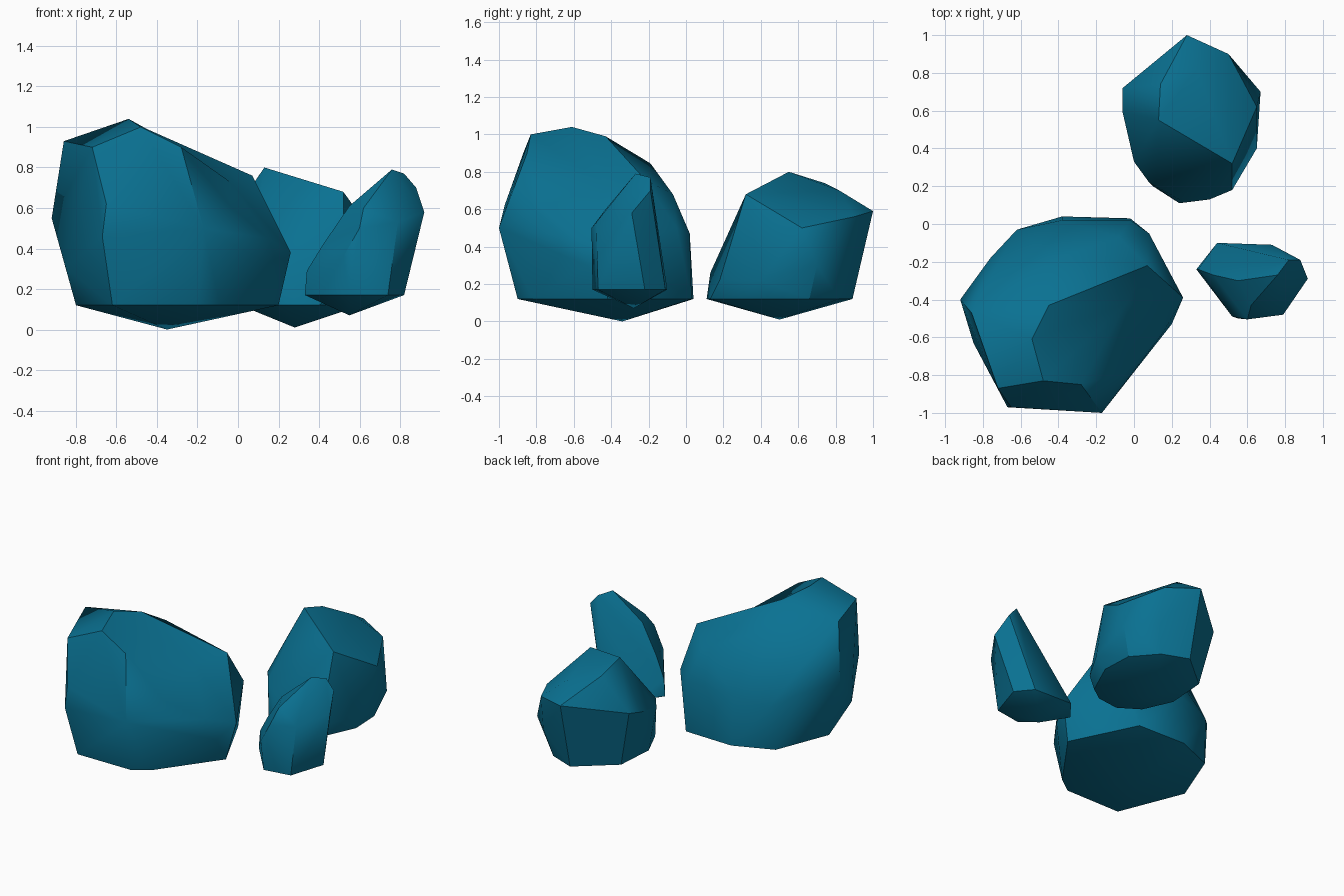
import bpy, bmesh, math
from mathutils import Vector

# One flat colour for all stones
teal = bpy.data.materials.new("teal_stone")
teal.diffuse_color = (0.003, 0.166, 0.288, 1)


def dent(bm, eye, floor):
    """Replace the faces seen from an outside point by a hollow down to floor."""
    eye = Vector(eye)
    seen = [f for f in bm.faces if f.normal.dot(eye - f.verts[0].co) > 0]
    bmesh.ops.delete(bm, geom=seen, context='FACES')
    rim = [e for e in bm.edges if e.is_boundary]
    tip = bm.verts.new(floor)
    for e in rim:
        bm.faces.new((e.verts[0], e.verts[1], tip))


def rock(name, foot, base_z, base, body, crease, hollow=None):
    """Faceted boulder: shallow pointed underside, level base ring, then body corners."""
    bm = bmesh.new()
    for co in [foot] + [(x, y, base_z) for x, y in base] + body:
        bm.verts.new(co)
    hull = bmesh.ops.convex_hull(bm, input=bm.verts[:])
    loose = {v for v in hull["geom_interior"] + hull["geom_unused"]
             if isinstance(v, bmesh.types.BMVert)}
    bmesh.ops.delete(bm, geom=list(loose), context='VERTS')
    bmesh.ops.recalc_face_normals(bm, faces=bm.faces[:])
    bm.normal_update()
    if hollow:
        dent(bm, *hollow)
    # Merge nearly flat triangles into clean facets
    bmesh.ops.dissolve_limit(bm, angle_limit=math.radians(3),
                             verts=bm.verts[:], edges=bm.edges[:])
    bmesh.ops.recalc_face_normals(bm, faces=bm.faces[:])
    mesh = bpy.data.meshes.new(name)
    bm.to_mesh(mesh)
    bm.free()
    mesh.materials.append(teal)
    obj = bpy.data.objects.new(name, mesh)
    bpy.context.collection.objects.link(obj)
    bpy.ops.object.select_all(action='DESELECT')
    obj.select_set(True)
    bpy.context.view_layer.objects.active = obj
    bpy.ops.object.shade_smooth_by_angle(angle=math.radians(crease))
    return obj


# Large boulder, front left, with a hollow beside its right shoulder
rock("large_boulder", (-0.35, -0.34, 0.0), 0.12,
     [(-0.38, 0.04), (-0.02, 0.03), (0.2, -0.42), (-0.09, -0.82),
      (-0.2, -0.9), (-0.62, -0.9), (-0.8, -0.45), (-0.65, -0.07)],
     [(-0.48, -0.83, 1.0), (-0.54, -0.61, 1.04), (-0.86, -0.47, 0.93),  # top chamfer
      (-0.72, -0.87, 0.9), (-0.45, -0.43, 0.99), (-0.28, -0.85, 0.9),
      (-0.43, -0.19, 0.845), (0.07, -0.22, 0.76), (-0.08, -0.07, 0.68),  # right shoulder
      (-0.04, -0.78, 0.61), (0.15, -0.58, 0.45), (0.26, -0.39, 0.38),
      (0.2, -0.53, 0.3), (-0.17, -1.0, 0.5), (-0.67, -0.97, 0.46),      # front face
      (-0.65, -0.97, 0.62), (-0.92, -0.4, 0.55), (-0.85, -0.63, 0.3),
      (-0.76, -0.18, 0.5), (-0.62, -0.03, 0.42), (-0.38, 0.02, 0.47),   # back
      (-0.02, 0.02, 0.47), (0.08, -0.05, 0.5)],
     35, ((0.05, -0.5, 0.86), (-0.04, -0.42, 0.73)))

# Medium boulder, back right
rock("medium_boulder", (0.28, 0.5, 0.01), 0.12,
     [(0.24, 0.11), (0.1, 0.2), (0.01, 0.4), (0.03, 0.68), (0.28, 0.89),
      (0.46, 0.82), (0.6, 0.66), (0.61, 0.44), (0.5, 0.2), (0.4, 0.13)],
     [(0.13, 0.55, 0.8), (0.52, 0.32, 0.68), (0.14, 0.74, 0.74),        # top ridge
      (0.33, 0.82, 0.7), (0.28, 1.0, 0.59), (0.5, 0.9, 0.56),
      (0.65, 0.62, 0.5), (0.67, 0.7, 0.3), (0.65, 0.4, 0.22),           # right side
      (0.51, 0.86, 0.31), (0.24, 0.13, 0.26), (0.52, 0.18, 0.22),
      (0.08, 0.22, 0.4), (0.0, 0.33, 0.4), (-0.06, 0.59, 0.48),         # left side
      (-0.06, 0.72, 0.52)], 32)

# Small leaning stone, front right
rock("small_stone", (0.55, -0.28, 0.07), 0.17,
     [(0.33, -0.24), (0.44, -0.1), (0.73, -0.11), (0.82, -0.22),
      (0.74, -0.47), (0.55, -0.5)],
     [(0.76, -0.27, 0.79), (0.82, -0.19, 0.77), (0.88, -0.19, 0.7),     # tip
      (0.92, -0.29, 0.58), (0.79, -0.48, 0.53), (0.6, -0.505, 0.5),
      (0.52, -0.49, 0.36), (0.62, -0.43, 0.6), (0.55, -0.3, 0.61),      # front
      (0.42, -0.27, 0.42), (0.34, -0.24, 0.29), (0.74, -0.13, 0.3)], 42)
